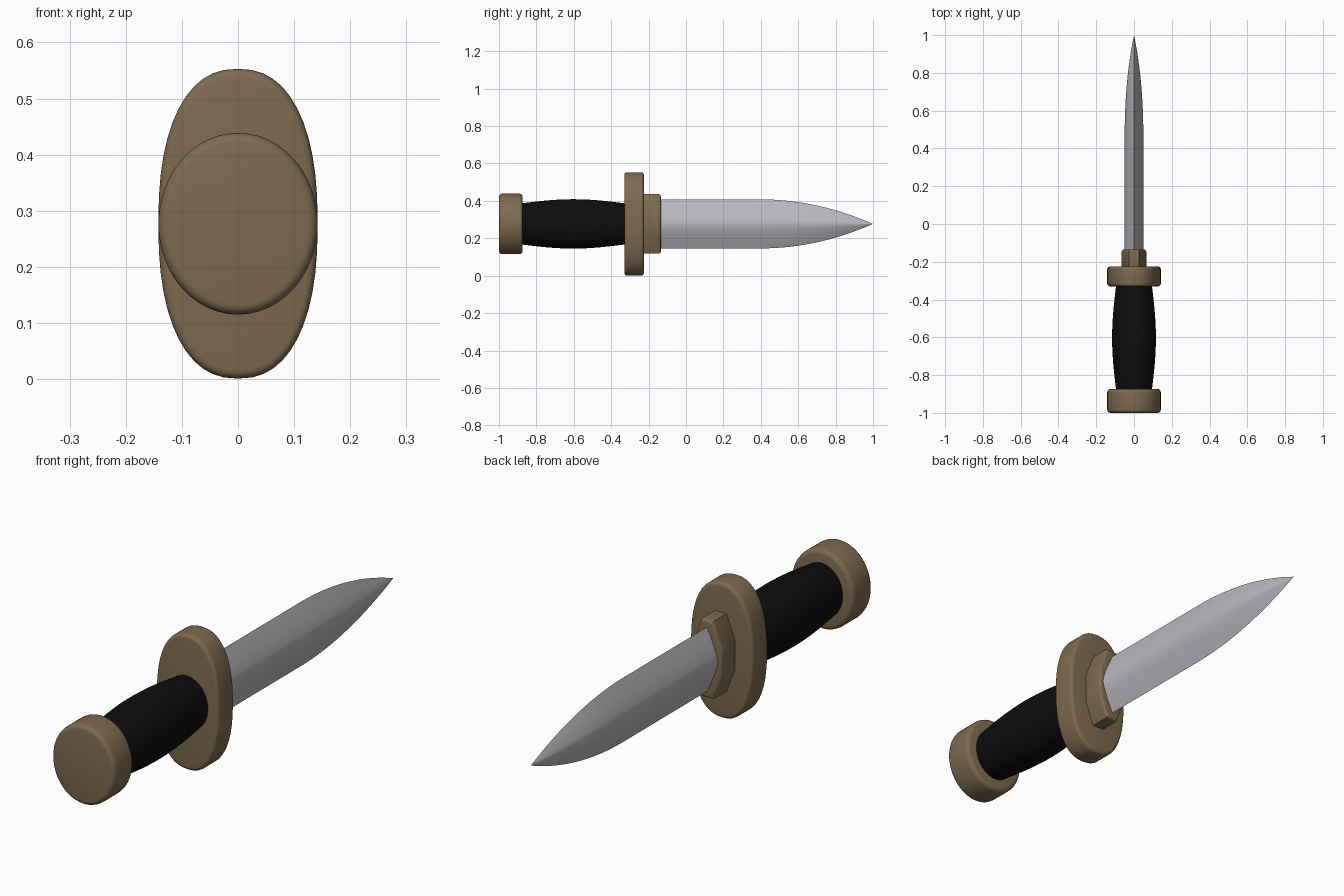
import bpy, bmesh, math

if "Cube" in bpy.data.objects:
    bpy.data.objects.remove(bpy.data.objects["Cube"])

MID = 0.277  # height of the long axis


def material(name, colour, rough=0.6):
    m = bpy.data.materials.new(name)
    m.use_nodes = True
    m.diffuse_color = (*colour, 1)
    bsdf = m.node_tree.nodes["Principled BSDF"]
    bsdf.inputs["Base Color"].default_value = (*colour, 1)
    bsdf.inputs["Roughness"].default_value = rough
    return m


brown = material("brown", (0.21, 0.146, 0.08))
black = material("black", (0.004, 0.004, 0.004))
steel = material("steel", (0.49, 0.48, 0.51), 0.4)


def oval(power=2.0, n=48):
    """Unit superellipse outline in x and z."""
    pts = []
    for i in range(n):
        a = 2 * math.pi * i / n
        c, s = math.cos(a), math.sin(a)
        pts.append((math.copysign(abs(c) ** (2 / power), c),
                    math.copysign(abs(s) ** (2 / power), s)))
    return pts


def lens(n=8, power=1.3):
    """Unit outline with sharp top and bottom edges and a soft middle ridge."""
    heights = [-1 + 2 * i / n for i in range(n + 1)]
    right = [(1 - abs(h) ** power, h) for h in heights]
    left = [(-x, h) for x, h in reversed(right[1:-1])]
    return right + left


def loft(name, outline, sections, mat, tip=None):
    """Skin an outline along y; sections are (y, half width, half height)."""
    bm = bmesh.new()
    rings = [[bm.verts.new((x * w, y, MID + z * h)) for x, z in outline]
             for y, w, h in sections]
    n = len(outline)
    for a, b in zip(rings, rings[1:]):
        for i in range(n):
            j = (i + 1) % n
            bm.faces.new((a[i], a[j], b[j], b[i]))
    bm.faces.new(rings[0])
    if tip is None:
        bm.faces.new(rings[-1])
    else:
        point = bm.verts.new((0, tip, MID))
        for i in range(n):
            bm.faces.new((rings[-1][i], rings[-1][(i + 1) % n], point))
    bmesh.ops.recalc_face_normals(bm, faces=bm.faces[:])
    mesh = bpy.data.meshes.new(name)
    bm.to_mesh(mesh)
    bm.free()
    mesh.materials.append(mat)
    ob = bpy.data.objects.new(name, mesh)
    bpy.context.collection.objects.link(ob)
    bpy.ops.object.select_all(action="DESELECT")
    ob.select_set(True)
    bpy.context.view_layer.objects.active = ob
    bpy.ops.object.shade_smooth_by_angle(angle=math.radians(35))
    return ob


def rounded_slab(y0, y1, w, h, r, steps=4):
    """Sections of a plate whose rims are rounded by r."""
    arc = [math.pi / 2 * i / steps for i in range(steps + 1)]
    front = [(y0 + r * (1 - math.sin(a)), r * (1 - math.cos(a)))
             for a in reversed(arc)]
    back = [(y0 + y1 - y, inset) for y, inset in reversed(front)]
    return [(y, w - i, h - i) for y, i in front + back]


# Pommel and guard
loft("pommel", oval(), rounded_slab(-1, -0.873, 0.142, 0.162, 0.018), brown)
loft("guard", oval(2.35), rounded_slab(-0.33, -0.225, 0.142, 0.276, 0.015), brown)

# Collar with chamfered corners
collar = [(1, 0.36), (0.4, 1), (-0.4, 1), (-1, 0.36),
          (-1, -0.36), (-0.4, -1), (0.4, -1), (1, -0.36)]
loft("collar", collar, rounded_slab(-0.235, -0.135, 0.065, 0.159, 0.012), brown)

# Swelling grip
grip = []
for i in range(17):
    t = i / 16
    swell = math.sin(math.pi * t)
    grip.append((-0.885 + 0.565 * t, 0.094 + 0.022 * swell, 0.109 + 0.023 * swell))
loft("grip", oval(), grip, black)

# Blade: straight run, then a curved taper to the point
blade = [(-0.15, 0.05, 0.131), (0.1, 0.05, 0.131)]
for i in range(24):
    u = i / 24
    blade.append((0.4 + 0.6 * u, 0.05 * (1 - u ** 2.5), 0.131 * (1 - u ** 2)))
loft("blade", lens(), blade, steel, tip=1.0)
